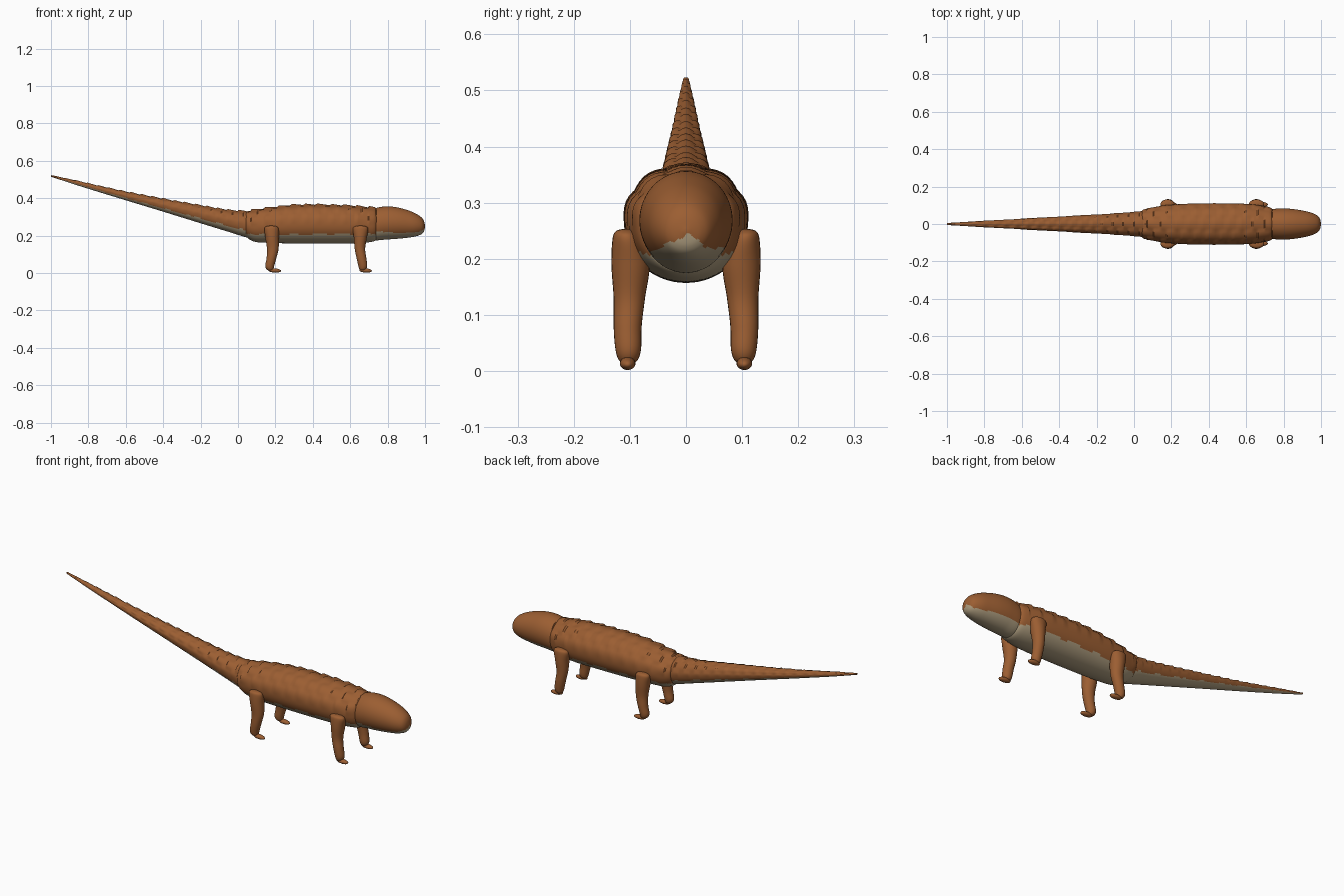
import bpy, bmesh, math
from mathutils import Vector

if "Cube" in bpy.data.objects:
    bpy.data.objects.remove(bpy.data.objects["Cube"])


def material(name, rgb):
    m = bpy.data.materials.new(name)
    m.diffuse_color = (*rgb, 1)
    m.use_nodes = True
    m.node_tree.nodes["Principled BSDF"].inputs["Base Color"].default_value = m.diffuse_color
    return m


BROWN = material("brown_hide", (0.33, 0.112, 0.032))
CREAM = material("cream_belly", (0.44, 0.35, 0.22))


def spline(stations, steps):
    """Catmull-Rom samples through the stations."""
    out, n = [], len(stations)
    for i in range(n - 1):
        p0, p1 = stations[max(i - 1, 0)], stations[i]
        p2, p3 = stations[i + 1], stations[min(i + 2, n - 1)]
        for k in range(steps):
            t = k / steps
            out.append([0.5 * (2 * b + (c - a) * t + (2 * a - 5 * b + 4 * c - d) * t * t
                               + (3 * b - a - 3 * c + d) * t ** 3)
                        for a, b, c, d in zip(p0, p1, p2, p3)])
    out.append(list(stations[-1]))
    return out


def add_object(name, bm, is_belly=None):
    bmesh.ops.recalc_face_normals(bm, faces=bm.faces[:])
    for f in bm.faces:
        f.material_index = int(bool(is_belly and is_belly(f.calc_center_median())))
    me = bpy.data.meshes.new(name)
    bm.to_mesh(me)
    bm.free()
    me.materials.append(BROWN)
    me.materials.append(CREAM)
    ob = bpy.data.objects.new(name, me)
    bpy.context.collection.objects.link(ob)
    bpy.ops.object.select_all(action='DESELECT')
    ob.select_set(True)
    bpy.context.view_layer.objects.active = ob
    bpy.ops.object.shade_smooth_by_angle(angle=math.radians(40))
    return ob


def skin_rings(rings):
    """Close a list of point rings into a capped tube."""
    bm = bmesh.new()
    rows = [[bm.verts.new(p) for p in r] for r in rings]
    n = len(rows[0])
    for a, b in zip(rows, rows[1:]):
        for j in range(n):
            k = (j + 1) % n
            bm.faces.new((a[j], a[k], b[k], b[j]))
    bm.faces.new(rows[0])
    bm.faces.new(rows[-1])
    return bm


def scale_bump(x, ang, row, count):
    """Staggered overlapping scales, raised toward the tail, on the back only."""
    back = min(1, max(0, (math.cos(ang) + 0.1) * 1.6))
    u = x / row
    stagger = 0.5 if math.cos(ang * count) < 0 else 0
    rise = 1 - (u + stagger) % 1
    return back * rise * (0.35 + 0.65 * abs(math.cos(ang * count)))


def trunk(name, stations, steps, segs, is_belly, amp=0, row=0.06, count=4):
    """Loft stations of (x, bottom, top, half width)."""
    rings = []
    for x, lo, hi, w in spline(stations, steps):
        zc, h = (lo + hi) / 2, (hi - lo) / 2
        ring = []
        for j in range(segs):
            a = 2 * math.pi * j / segs
            b = amp * scale_bump(x, a, row, count) * min(1, w / 0.03) if amp else 0
            ring.append(Vector((x, (w + b) * math.sin(a), zc + (h + b) * math.cos(a))))
        rings.append(ring)
    return add_object(name, skin_rings(rings), is_belly)


# Wavy colour edge between hide and belly
def wave(x):
    return 0.003 * math.sin(x * 47) + 0.002 * math.sin(x * 111)


def body_belly(c):
    return c.z < 0.208 + wave(c.x)


def head_belly(c):
    return c.z < 0.217 + 0.027 * max(0, 1 - abs(c.y) / 0.05) + wave(c.y * 3)


def tail_belly(c):
    t = (0.05 - c.x) / 1.05
    lo, hi = 0.19 + 0.325 * t, 0.332 + 0.19 * t - 0.06 * t * (1 - t)
    return c.z < lo + (hi - lo) * 0.24 + wave(c.x) * (1 - t)


# Barrel-shaped body with scaly back
body = [(0.042, 0.215, 0.30, 0.045), (0.046, 0.192, 0.325, 0.074), (0.09, 0.167, 0.335, 0.086),
        (0.17, 0.161, 0.348, 0.100), (0.30, 0.158, 0.362, 0.108), (0.45, 0.157, 0.363, 0.110),
        (0.60, 0.158, 0.358, 0.107), (0.69, 0.163, 0.350, 0.096), (0.735, 0.174, 0.345, 0.083),
        (0.745, 0.20, 0.32, 0.055)]
trunk("body", body, 12, 64, body_belly, amp=0.009, row=0.07, count=5)

# Smooth blunt head
head = [(0.70, 0.20, 0.31, 0.055), (0.73, 0.176, 0.344, 0.077), (0.79, 0.179, 0.356, 0.083),
        (0.85, 0.183, 0.351, 0.080), (0.91, 0.189, 0.335, 0.070), (0.95, 0.196, 0.318, 0.060),
        (0.98, 0.207, 0.298, 0.045), (0.994, 0.222, 0.278, 0.028), (1.0, 0.245, 0.253, 0.004)]
trunk("head", head, 8, 64, head_belly)

# Long raised tail with scaly upper side
tail = [(-1.0, 0.515, 0.523, 0.005), (-0.85, 0.466, 0.490, 0.014), (-0.63, 0.398, 0.440, 0.026),
        (-0.42, 0.334, 0.399, 0.038), (-0.20, 0.266, 0.360, 0.050), (-0.05, 0.220, 0.335, 0.060),
        (0.05, 0.190, 0.328, 0.068), (0.075, 0.20, 0.31, 0.055)]
trunk("tail", tail, 22, 48, tail_belly, amp=0.007, row=0.058, count=4)


def mirror_y(ob):
    mod = ob.modifiers.new("mirror", 'MIRROR')
    mod.use_axis = (False, True, False)


def leg(name, stations, foot_x):
    """Loft a limb from stations of (z, x, y, x radius, y radius), then add its foot."""
    rings = [[Vector((x + rx * math.cos(2 * math.pi * j / 24),
                      y + ry * math.sin(2 * math.pi * j / 24), z)) for j in range(24)]
             for z, x, y, rx, ry in spline(stations, 6)]
    mirror_y(add_object(name + "_leg", skin_rings(rings)))
    bm = bmesh.new()
    bmesh.ops.create_uvsphere(bm, u_segments=20, v_segments=12, radius=1)
    for v in bm.verts:
        x, y, z = v.co
        v.co = (foot_x + 0.034 * x, -0.104 + 0.014 * y, 0.0135 + 0.0115 * z - 0.002 * x)
    mirror_y(add_object(name + "_foot", bm))


# Legs, each side mirrored
leg("rear", [(0.253, 0.177, -0.107, 0.008, 0.006), (0.249, 0.178, -0.107, 0.028, 0.018),
             (0.235, 0.179, -0.105, 0.038, 0.026), (0.19, 0.182, -0.099, 0.036, 0.034),
             (0.13, 0.186, -0.101, 0.031, 0.028), (0.08, 0.179, -0.104, 0.026, 0.025),
             (0.04, 0.170, -0.103, 0.024, 0.023), (0.02, 0.171, -0.103, 0.018, 0.017),
             (0.012, 0.174, -0.104, 0.006, 0.006)], 0.196)
leg("front", [(0.253, 0.655, -0.107, 0.008, 0.006), (0.249, 0.655, -0.107, 0.030, 0.018),
              (0.235, 0.655, -0.105, 0.041, 0.026), (0.19, 0.654, -0.099, 0.035, 0.034),
              (0.13, 0.652, -0.101, 0.028, 0.028), (0.08, 0.660, -0.104, 0.026, 0.025),
              (0.04, 0.667, -0.103, 0.024, 0.023), (0.02, 0.667, -0.103, 0.018, 0.017),
              (0.012, 0.668, -0.104, 0.006, 0.006)], 0.682)
